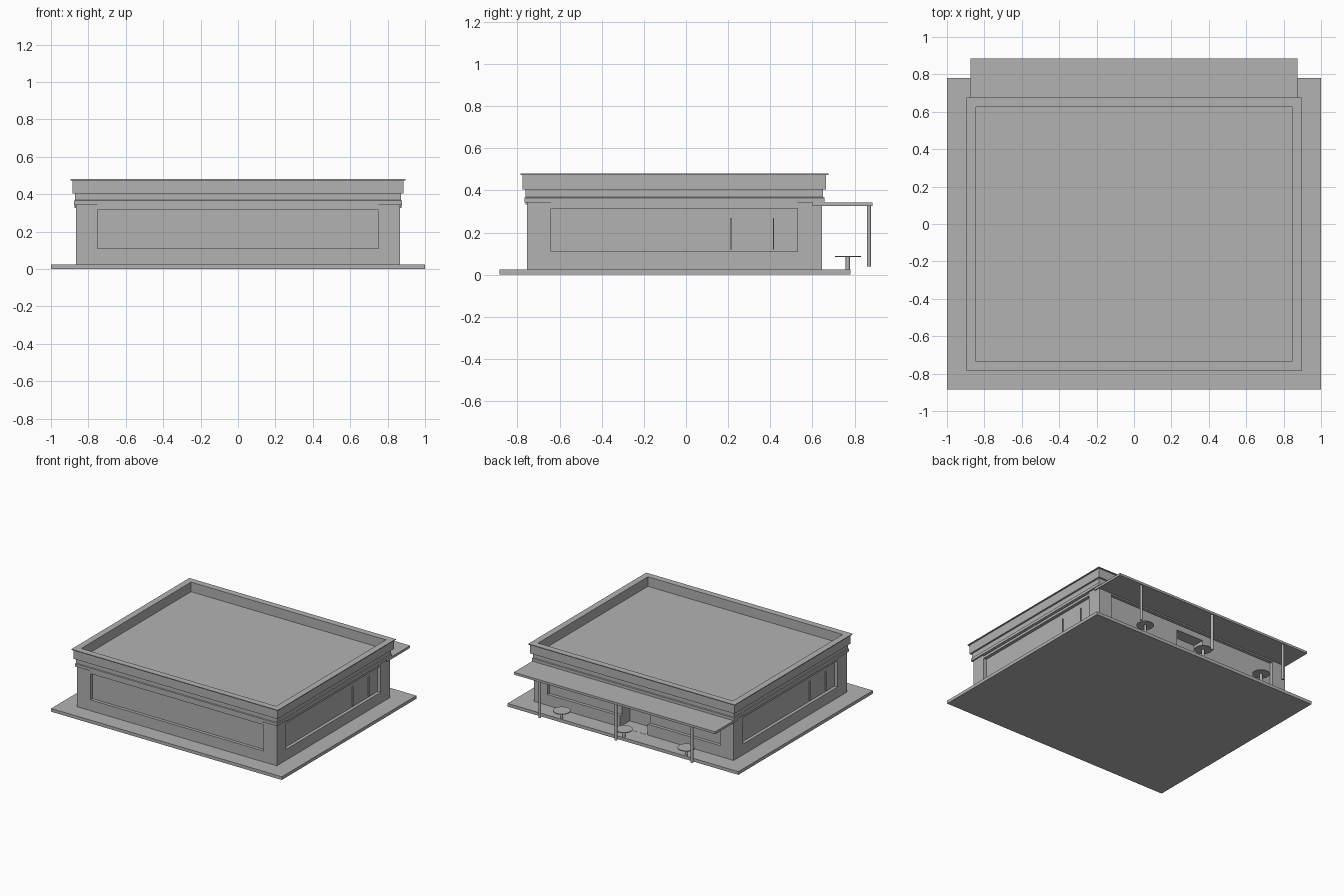
import bpy, bmesh
from mathutils import Matrix, Vector

if "Cube" in bpy.data.objects:
    bpy.data.objects.remove(bpy.data.objects["Cube"])

grey = bpy.data.materials.new("plain_grey")
grey.diffuse_color = (0.448, 0.448, 0.448, 1)
grey.use_nodes = True
grey.node_tree.nodes["Principled BSDF"].inputs["Base Color"].default_value = grey.diffuse_color


def finish(name, bm):
    bmesh.ops.recalc_face_normals(bm, faces=bm.faces[:])
    mesh = bpy.data.meshes.new(name)
    bm.to_mesh(mesh)
    bm.free()
    mesh.materials.append(grey)
    ob = bpy.data.objects.new(name, mesh)
    bpy.context.collection.objects.link(ob)
    return ob


def box(name, x, y, z):
    """Box from (min, max) pairs on each axis."""
    bm = bmesh.new()
    size = Vector((x[1] - x[0], y[1] - y[0], z[1] - z[0]))
    mid = Vector((sum(x) / 2, sum(y) / 2, sum(z) / 2))
    bmesh.ops.create_cube(bm, size=1, matrix=Matrix.Translation(mid) @ Matrix.Diagonal((*size, 1)))
    return finish(name, bm)


def cylinder(name, x, y, z, r, sides):
    bm = bmesh.new()
    bmesh.ops.create_cone(bm, cap_ends=True, segments=sides, radius1=r, radius2=r, depth=z[1] - z[0],
                          matrix=Matrix.Translation((x, y, sum(z) / 2)))
    return finish(name, bm)


HX, Y0, Y1 = 0.865, -0.755, 0.645   # wall footprint


def building(profile):
    """Rectangular rings of (outset, height), joined and capped."""
    bm = bmesh.new()
    rings = []
    for o, z in profile:
        a, b, c = HX + o, Y0 - o, Y1 + o
        rings.append([bm.verts.new((px, py, z)) for px, py in ((-a, b), (a, b), (a, c), (-a, c))])
    for r, s in zip(rings, rings[1:]):
        for i in range(4):
            j = (i + 1) % 4
            bm.faces.new((r[i], r[j], s[j], s[i]))
    bm.faces.new(rings[0][::-1])
    bm.faces.new(rings[-1])
    return finish("walls_and_parapet", bm)


# Ground slab
box("ground_slab", (-1, 1), (-0.885, 0.78), (0, 0.025))

# Walls, stepped cornice, parapet and sunken roof
body = building([(0, 0.02), (0, 0.343), (0.012, 0.343), (0.012, 0.365), (0.006, 0.368),
                 (0.006, 0.404), (0.02, 0.404), (0.02, 0.474), (0.03, 0.474), (0.03, 0.48),
                 (-0.02, 0.48), (-0.02, 0.405)])

# Window recesses on all sides and the entrance alcove
D = 0.025
WZ = (0.11, 0.315)
WX, WY = (-0.75, 0.75), (-0.64, 0.53)
cutters = [
    box("front_window_cutter", WX, (Y0 - 0.1, Y0 + D), WZ),
    box("back_window_cutter", WX, (Y1 - D, Y1 + 0.1), WZ),
    box("right_window_cutter", (HX - D, HX + 0.1), WY, WZ),
    box("left_window_cutter", (-HX - 0.1, -HX + D), WY, WZ),
    box("entrance_cutter", (-0.12, 0.12), (Y1 - 0.12, Y1 + 0.12), (0.026, 0.27)),
]
for c in cutters:
    c.hide_render = True
    c.hide_viewport = True
    m = body.modifiers.new(c.name, 'BOOLEAN')
    m.operation = 'DIFFERENCE'
    m.solver = 'EXACT'
    m.object = c

# Thin strips over the windows
SZ = (0.334, 0.342)
box("front_strip", WX, (Y0 - 0.007, Y0 + 0.01), SZ)
for s, side in ((1, "right"), (-1, "left")):
    xs = sorted((s * (HX - 0.01), s * (HX + 0.007)))
    box(side + "_strip", xs, WY, SZ)
    # Slim window bars, turned half round for the opposite side
    for y in (0.215, 0.415):
        yc = y if s > 0 else -0.11 - y
        xb = sorted((s * (HX - D - 0.005), s * (HX - D + 0.008)))
        box(side + "_window_bar", xb, (yc - 0.003, yc + 0.003), (0.12, 0.27))

# Canopy on the back with its posts
box("canopy", (-0.873, 0.873), (0.6, 0.885), (0.325, 0.343))
for x in (-0.66, 0, 0.66):
    cylinder("canopy_post", x, 0.868, (0.04, 0.326), 0.01, 12)

# Small round tables
for x in (-0.54, 0, 0.54):
    cylinder("table_top", x, 0.768, (0.083, 0.089), 0.062, 24)
    cylinder("table_leg", x, 0.768, (0.024, 0.084), 0.01, 12)
